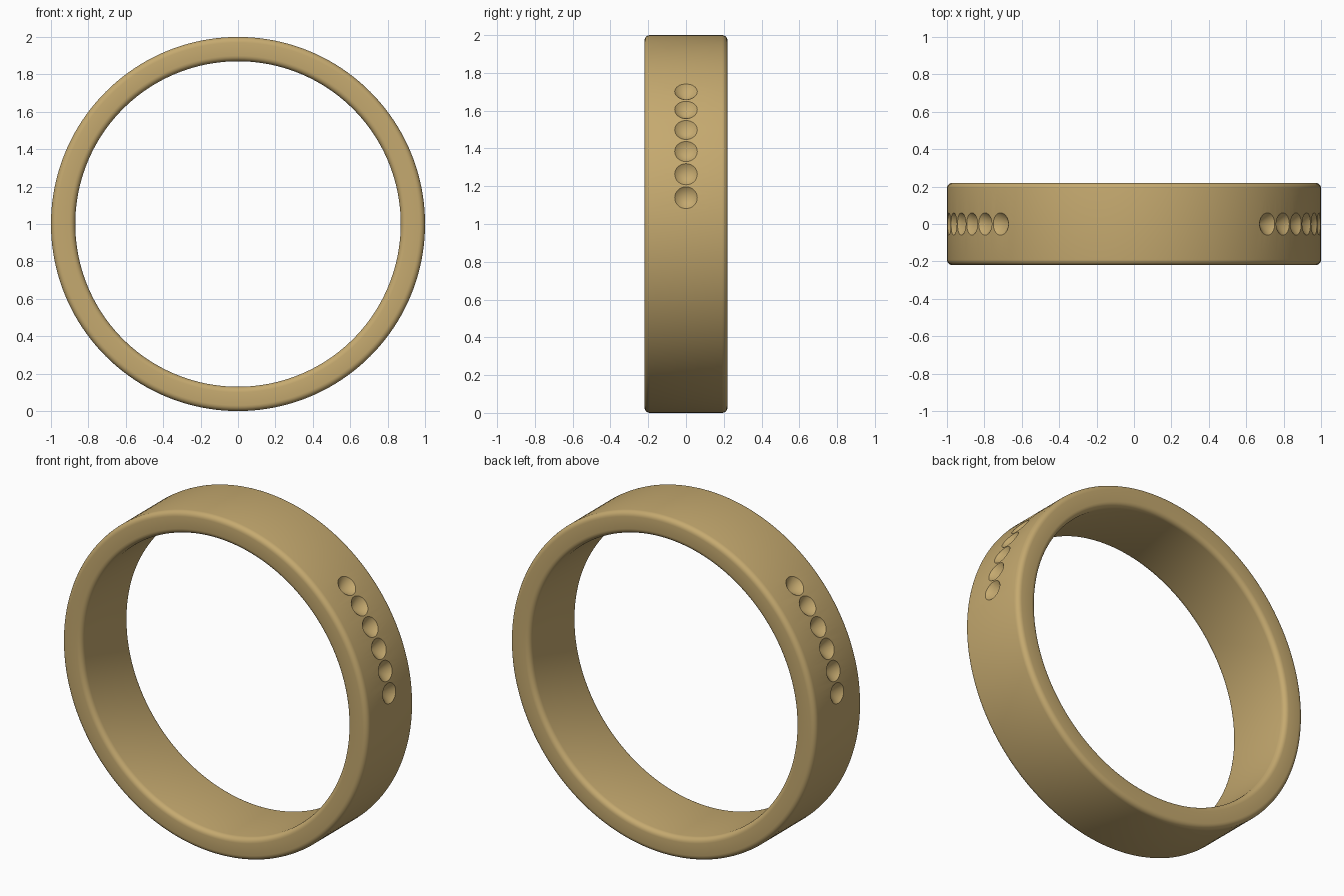
import bpy, bmesh
from math import radians, cos, sin, pi
from mathutils import Vector

if "Cube" in bpy.data.objects:
    bpy.data.objects.remove(bpy.data.objects["Cube"])

R_OUT, R_IN, HALF, SEG = 1.0, 0.87, 0.22, 160
PIT_R, PIT_DEPTH = 0.06, 0.055

# rounded rectangular cross-section (radius, y)
def section():
    pts = []
    for cx, cy, r, a0 in ((R_OUT - .03, HALF - .03, .03, 0), (R_IN + .03, HALF - .03, .03, 90),
                          (R_IN + .03, -HALF + .03, .03, 180), (R_OUT - .03, -HALF + .03, .03, 270)):
        for i in range(6):
            a = radians(a0 + 18 * i)
            pts.append((cx + r * cos(a), cy + r * sin(a)))
    return pts

def finish(bm, name):
    bmesh.ops.recalc_face_normals(bm, faces=bm.faces)
    me = bpy.data.meshes.new(name)
    bm.to_mesh(me)
    bm.free()
    ob = bpy.data.objects.new(name, me)
    bpy.context.collection.objects.link(ob)
    return ob

# ring band
bm = bmesh.new()
rings = []
for k in range(SEG):
    a = 2 * pi * k / SEG
    rings.append([bm.verts.new((r * cos(a), y, 1 + r * sin(a))) for r, y in section()])
n = len(rings[0])
for k in range(SEG):
    p, q = rings[k], rings[(k + 1) % SEG]
    for i in range(n):
        j = (i + 1) % n
        bm.faces.new((p[i], p[j], q[j], q[i]))
band = finish(bm, "ring_band")

# conical pits, a row of six on each side
bm = bmesh.new()
top = 0.04
slope = PIT_R / PIT_DEPTH
for side in (1, -1):
    for i in range(6):
        a = radians(8 + 7.3 * i)
        d = Vector((side * cos(a), 0, sin(a)))
        t = Vector((-d.z, 0, d.x))
        c = Vector((0, 0, 1))
        tip = bm.verts.new(c + d * (R_OUT - PIT_DEPTH))

        def circle(h, r):
            return [bm.verts.new(c + d * (R_OUT + h) + t * (r * cos(2 * pi * k / 32))
                                 + Vector((0, r * sin(2 * pi * k / 32), 0))) for k in range(32)]
        # cone up to the surface, then a straight collar above it
        low, high = circle(0, PIT_R), circle(top, PIT_R)
        for k in range(32):
            m = (k + 1) % 32
            bm.faces.new((tip, low[k], low[m]))
            bm.faces.new((low[k], high[k], high[m], low[m]))
        bm.faces.new(high)
cutter = finish(bm, "pit_cutter")
cutter.hide_render = True
cutter.hide_set(True)

mod = band.modifiers.new("pits", 'BOOLEAN')
mod.operation = 'DIFFERENCE'
mod.solver = 'EXACT'
mod.object = cutter
bpy.context.view_layer.objects.active = band
band.select_set(True)
bpy.ops.object.modifier_apply(modifier="pits")
bpy.data.objects.remove(cutter)
bpy.ops.object.shade_smooth_by_angle(angle=radians(30))

# gold
mat = bpy.data.materials.new("gold")
mat.diffuse_color = (0.56, 0.40, 0.16, 1)
mat.use_nodes = True
mat.node_tree.nodes["Principled BSDF"].inputs["Base Color"].default_value = mat.diffuse_color
band.data.materials.clear()
band.data.materials.append(mat)
